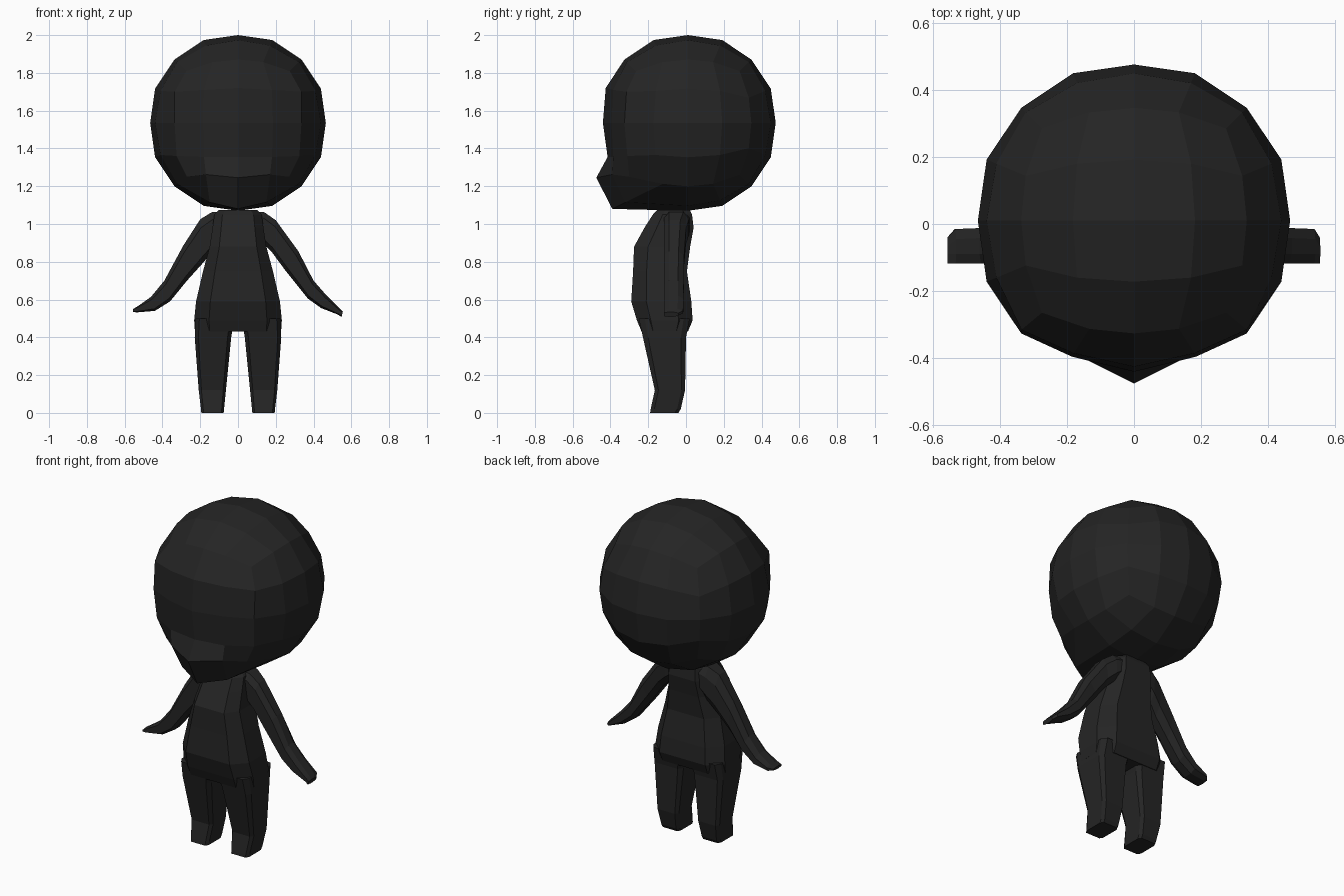
import bpy, bmesh, math
from mathutils import Vector

if "Cube" in bpy.data.objects:
    bpy.data.objects.remove(bpy.data.objects["Cube"])

dark = bpy.data.materials.new("charcoal")
dark.diffuse_color = (0.018, 0.018, 0.018, 1)
dark.use_nodes = True
dark.node_tree.nodes["Principled BSDF"].inputs["Base Color"].default_value = dark.diffuse_color


def finish(name, bm):
    bmesh.ops.recalc_face_normals(bm, faces=bm.faces)
    me = bpy.data.meshes.new(name)
    bm.to_mesh(me)
    bm.free()
    me.materials.append(dark)
    ob = bpy.data.objects.new(name, me)
    bpy.context.collection.objects.link(ob)
    return ob


def loft(name, rings):
    bm = bmesh.new()
    loops = [[bm.verts.new(p) for p in r] for r in rings]
    for a, b in zip(loops, loops[1:]):
        n = len(a)
        for i in range(n):
            bm.faces.new((a[i], a[(i + 1) % n], b[(i + 1) % n], b[i]))
    bm.faces.new(loops[0])
    bm.faces.new(loops[-1])
    return finish(name, bm)


def section(x0, x1, y0, y1, z, cx, cy):
    """Rectangle with chamfered corners (chamfer as a share of each side)."""
    dx, dy = (x1 - x0) * cx, (y1 - y0) * cy
    return [(x0 + dx, y0, z), (x1 - dx, y0, z), (x1, y0 + dy, z), (x1, y1 - dy, z),
            (x1 - dx, y1, z), (x0 + dx, y1, z), (x0, y1 - dy, z), (x0, y0 + dy, z)]


# head: cube grid rounded into a ball, with face and snout points pulled
bm = bmesh.new()
bmesh.ops.create_cube(bm, size=2)
bmesh.ops.subdivide_edges(bm, edges=bm.edges[:], cuts=3, use_grid_fill=True)
pulled = {  # (|column|, depth, row) on the half grid -> |x|, y, z
    (0, -2, 1): (0, -0.425, 1.72),
    (0, -2, 0): (0, -0.44, 1.535),
    (0, -2, -1): (0, -0.415, 1.355),
    (1, -2, 1): (0.18, -0.385, 1.71),
    (1, -2, 0): (0.185, -0.395, 1.535),
    (1, -2, -1): (0.18, -0.385, 1.355),
    (2, -2, 1): (0.335, -0.315, 1.70),
    (2, -2, -1): (0.325, -0.31, 1.36),
    (0, -2, -2): (0, -0.475, 1.245),
    (1, -2, -2): (0.17, -0.39, 1.262),
    (2, -2, -2): (0.27, -0.30, 1.25),
    (0, -1, -2): (0, -0.39, 1.08),
    (1, -1, -2): (0.15, -0.32, 1.115),
}
for v in bm.verts:
    g = tuple(round(c * 2) for c in v.co)
    key = (abs(g[0]), g[1], g[2])
    if key in pulled:
        x, y, z = pulled[key]
        v.co = (math.copysign(x, g[0]), y, z)
    else:
        d = Vector([math.tan(c * math.pi / 4) for c in v.co]).normalized()
        on_axis = sorted(abs(c) for c in g)[1] == 0
        v.co = d * (0.465 if on_axis else 0.475) + Vector((0, 0.01, 1.535))
finish("head", bm)

# torso: z, half width, front y, back y
torso = [(1.075, 0.10, -0.15, 0.02), (1.05, 0.125, -0.175, 0.032),
         (0.98, 0.135, -0.22, 0.04), (0.88, 0.15, -0.275, 0.022),
         (0.75, 0.185, -0.28, 0.005), (0.59, 0.222, -0.29, 0.028),
         (0.49, 0.232, -0.26, 0.035), (0.43, 0.228, -0.235, 0.01)]
loft("torso", [section(-w, w, f, b, z, 0.17, 0.25) for z, w, f, b in torso])

# legs: z, inner x, outer x, front y, back y
leg = [(0.50, 0.02, 0.225, -0.25, 0.02), (0.40, 0.036, 0.229, -0.228, 0.0),
       (0.12, 0.064, 0.208, -0.165, -0.005), (0.02, 0.074, 0.196, -0.187, -0.028),
       (0.0, 0.076, 0.194, -0.19, -0.04)]
for side, s in (("left", 1), ("right", -1)):
    rings = [section(a, b, f, k, z, 0.1, 0.12) for z, a, b, f, k in leg]
    loft(side + "_leg", [[(s * x, y, z) for x, y, z in r] for r in rings])

# arms: upper x, z and lower x, z along the limb from shoulder to hand
arms = {
    "right": (-1, [(0.08, 1.067, 0.09, 0.92), (0.14, 1.062, 0.13, 0.86), (0.20, 1.025, 0.18, 0.80),
                   (0.29, 0.885, 0.27, 0.70), (0.39, 0.70, 0.36, 0.59),
                   (0.46, 0.615, 0.44, 0.54), (0.53, 0.565, 0.535, 0.532), (0.556, 0.55, 0.556, 0.534)]),
    "left": (1, [(0.08, 1.067, 0.09, 0.94), (0.14, 1.062, 0.13, 0.90), (0.20, 1.02, 0.18, 0.85),
                 (0.32, 0.855, 0.25, 0.755), (0.40, 0.70, 0.37, 0.605),
                 (0.47, 0.62, 0.44, 0.555), (0.54, 0.55, 0.53, 0.52), (0.555, 0.535, 0.548, 0.508)]),
}
for side, (s, pts) in arms.items():
    rings = []
    for i, (ux, uz, lx, lz) in enumerate(pts):
        back = (0.02, 0.015, 0.0, -0.01, -0.012, -0.012, -0.015, -0.04)[i]
        up, low = Vector((s * ux, 0, uz)), Vector((s * lx, 0, lz))
        ring = []
        for t, y in ((0, -0.09), (0.2, -0.117), (0.85, -0.117), (1, -0.09),
                     (1, back - 0.03), (0.75, back), (0.25, back), (0, back - 0.03)):
            p = up.lerp(low, t)
            ring.append((p.x, y, p.z))
        rings.append(ring)
    loft(side + "_arm", rings)
